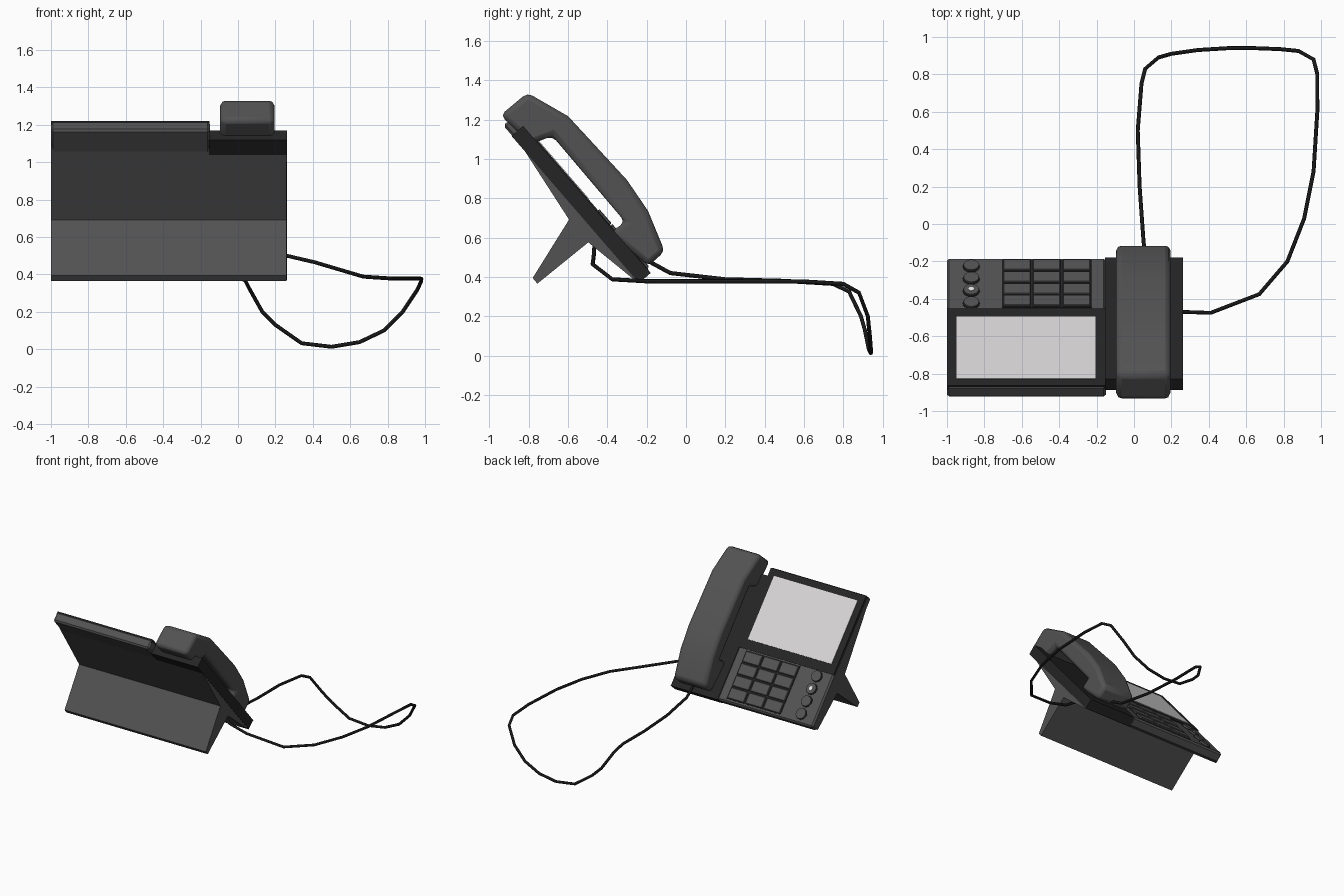
import bpy, bmesh, math
from mathutils import Matrix

if "Cube" in bpy.data.objects:
    bpy.data.objects.remove(bpy.data.objects["Cube"])


def material(name, r, g, b):
    m = bpy.data.materials.new(name)
    m.diffuse_color = (r, g, b, 1)
    m.use_nodes = True
    m.node_tree.nodes["Principled BSDF"].inputs["Base Color"].default_value = m.diffuse_color
    return m


GREY = material("mid grey plastic", 0.085, 0.085, 0.085)
DARK = material("dark plastic", 0.018, 0.018, 0.018)
SCREEN = material("pale screen", 0.68, 0.66, 0.66)
WHITE = material("white mark", 0.85, 0.85, 0.85)
CORD = material("black cord", 0.009, 0.009, 0.009)

# Tilted frame of the phone face: x across, s up the slope, h out of the face
TILT = Matrix(((1, 0, 0, 0),
               (0, -0.655, 0.756, -0.18),
               (0, 0.756, 0.655, 0.42),
               (0, 0, 0, 1)))
UPRIGHT = Matrix.Identity(4)


def finish(name, bm, mat, matrix, bevel=0, segments=1, smooth=False):
    bm.transform(matrix)
    bmesh.ops.recalc_face_normals(bm, faces=bm.faces[:])
    mesh = bpy.data.meshes.new(name)
    bm.to_mesh(mesh)
    bm.free()
    mesh.materials.append(mat)
    ob = bpy.data.objects.new(name, mesh)
    bpy.context.collection.objects.link(ob)
    if bevel:
        mod = ob.modifiers.new("bevel", 'BEVEL')
        mod.width = bevel
        mod.segments = segments
        mod.limit_method = 'ANGLE'
        mod.angle_limit = math.radians(40)
    if smooth:
        bpy.ops.object.select_all(action='DESELECT')
        ob.select_set(True)
        bpy.context.view_layer.objects.active = ob
        bpy.ops.object.shade_smooth_by_angle(angle=math.radians(35))
    return ob


def prism(name, profile, x0, x1, mat, matrix=TILT, **kw):
    """Extrude a side profile from x0 to x1."""
    bm = bmesh.new()
    a = [bm.verts.new((x0, p, q)) for p, q in profile]
    b = [bm.verts.new((x1, p, q)) for p, q in profile]
    bm.faces.new(a)
    bm.faces.new(b[::-1])
    n = len(a)
    for i in range(n):
        j = (i + 1) % n
        bm.faces.new((a[i], b[i], b[j], a[j]))
    return finish(name, bm, mat, matrix, **kw)


def slab(name, x0, x1, s0, s1, h0, h1, mat, **kw):
    return prism(name, [(s0, h0), (s1, h0), (s1, h1), (s0, h1)], x0, x1, mat, **kw)


def disc(name, x, s, h0, h1, radius, mat, sides=20):
    bm = bmesh.new()
    bmesh.ops.create_cone(bm, cap_ends=True, segments=sides, radius1=radius, radius2=radius,
                          depth=h1 - h0, matrix=Matrix.Translation((x, s, (h0 + h1) / 2)))
    return finish(name, bm, mat, TILT)


# Body: main casing, handset cradle, and the rear wedge with its folded-out foot
slab("main_casing", -1, -0.15, 0, 1.058, -0.075, 0.002, GREY, bevel=0.012)
slab("handset_cradle", -0.155, 0.262, 0, 0.99, -0.078, 0, DARK)
prism("rear_stand", [(-0.875, 1.125), (-0.595, 0.692), (-0.78, 0.395), (-0.756, 0.366),
                     (-0.497, 0.576), (-0.25, 0.375), (-0.23, 0.39)],
      -0.999, 0.26, GREY, matrix=UPRIGHT)

# Screen and bezel
slab("screen_bezel", -1, -0.152, 0.42, 1.052, -0.02, 0.007, DARK)
slab("screen", -0.95, -0.205, 0.492, 1.0, 0.0, 0.011, SCREEN)

# Keypad on a dark backing
slab("keypad_backing", -0.705, -0.225, 0.025, 0.412, -0.01, 0.005, DARK)
for row in range(4):
    for col in range(3):
        x, s = -0.70 + col * 0.16, 0.03 + row * 0.097
        slab(f"key_{row}_{col}", x, x + 0.147, s, s + 0.085, 0, 0.016, GREY, bevel=0.004)

# Round side buttons with dark rims, one carrying a white mark
for i in range(4):
    s = 0.075 + i * 0.1
    disc(f"button_rim_{i}", -0.87, s, 0, 0.005, 0.046, DARK)
    disc(f"button_{i}", -0.87, s, 0, 0.016, 0.041, GREY)
disc("button_mark", -0.87, 0.275, 0.014, 0.019, 0.015, WHITE, 12)

# Handset: arched grip with an ear cup and a mouth cup
prism("handset", [(-0.944, 1.223), (-0.807, 1.337), (-0.60, 1.218), (-0.487, 1.096),
                  (-0.30, 0.893), (-0.193, 0.736), (-0.108, 0.53), (-0.193, 0.455),
                  (-0.385, 0.625), (-0.31, 0.68), (-0.68, 1.117), (-0.79, 1.075)],
      -0.095, 0.195, GREY, matrix=UPRIGHT, bevel=0.028, segments=2, smooth=True)

# Cord looping from the handset, over the edge, back to the rear of the base
path = [(0.06, -0.19, 0.48), (0.05, -0.08, 0.42), (0.03, 0.2, 0.388), (0.02, 0.5, 0.38),
        (0.04, 0.75, 0.365), (0.06, 0.83, 0.325), (0.13, 0.89, 0.2), (0.2, 0.91, 0.13),
        (0.34, 0.93, 0.032), (0.5, 0.94, 0.013), (0.65, 0.94, 0.038), (0.78, 0.935, 0.1),
        (0.88, 0.925, 0.2), (0.96, 0.88, 0.32), (0.98, 0.8, 0.365), (0.98, 0.6, 0.377),
        (0.96, 0.28, 0.378), (0.91, 0.03, 0.378), (0.82, -0.2, 0.378), (0.67, -0.375, 0.388),
        (0.41, -0.475, 0.465), (0.26, -0.47, 0.5), (0.15, -0.465, 0.57)]
curve = bpy.data.curves.new("cord", 'CURVE')
curve.dimensions = '3D'
curve.bevel_depth = 0.0105
curve.bevel_resolution = 2
curve.use_fill_caps = True
spline = curve.splines.new('POLY')
spline.points.add(len(path) - 1)
for point, co in zip(spline.points, path):
    point.co = (*co, 1)
curve.materials.append(CORD)
bpy.context.collection.objects.link(bpy.data.objects.new("cord", curve))
